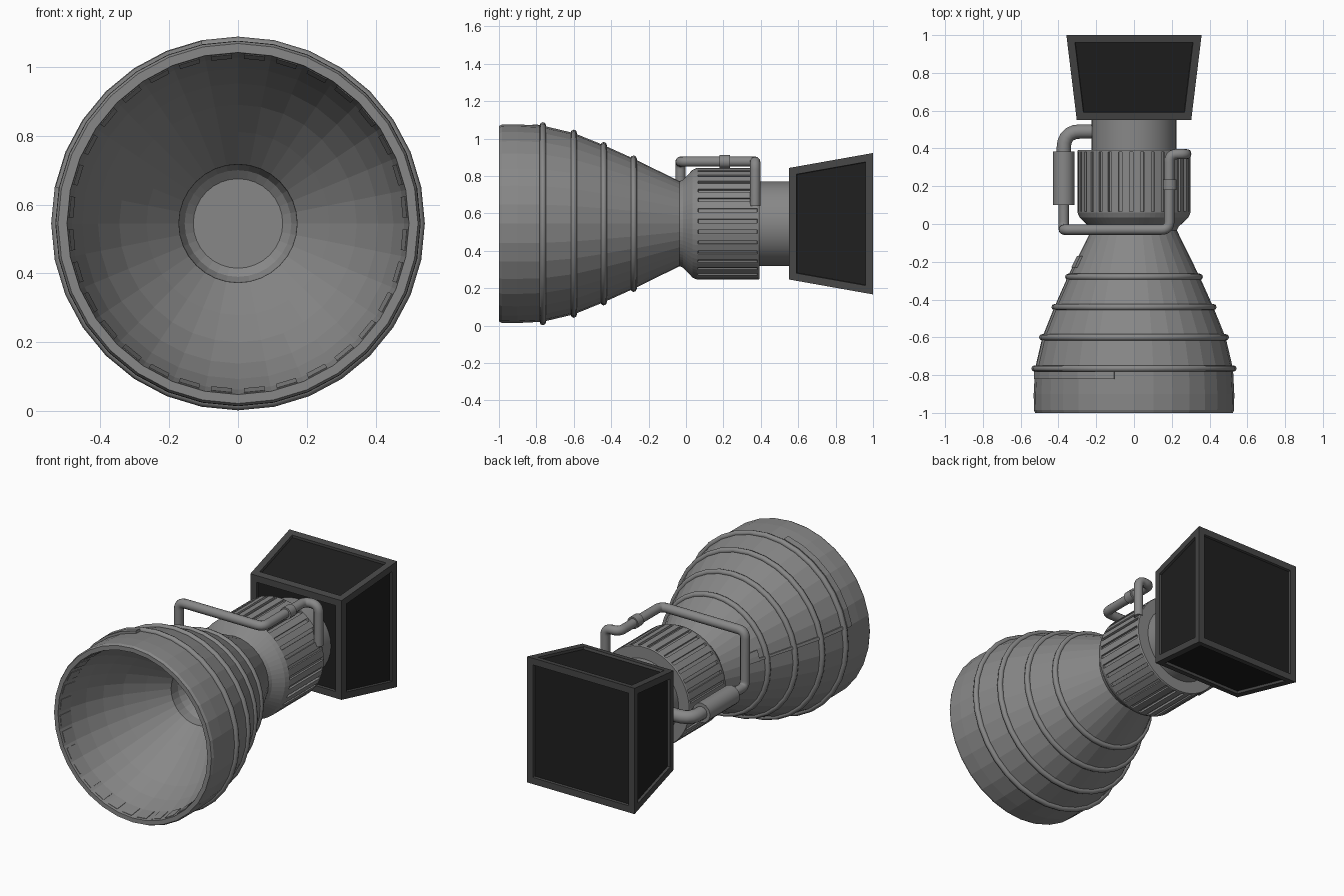
import bpy, bmesh, math
from mathutils import Vector

if "Cube" in bpy.data.objects:
    bpy.data.objects.remove(bpy.data.objects["Cube"])

CZ = 0.545  # height of the engine axis, which runs along y


def material(name, v):
    m = bpy.data.materials.new(name)
    m.diffuse_color = (v, v, v, 1)
    m.use_nodes = True
    m.node_tree.nodes["Principled BSDF"].inputs["Base Color"].default_value = m.diffuse_color
    return m


GREY = material("metal grey", 0.245)
FRAME = material("dark frame grey", 0.062)
BLACK = material("panel black", 0.014)


def finish(bm, name, mats, smooth=None):
    bmesh.ops.recalc_face_normals(bm, faces=bm.faces)
    me = bpy.data.meshes.new(name)
    bm.to_mesh(me)
    bm.free()
    for m in mats:
        me.materials.append(m)
    ob = bpy.data.objects.new(name, me)
    bpy.context.collection.objects.link(ob)
    if smooth:
        bpy.ops.object.select_all(action='DESELECT')
        ob.select_set(True)
        bpy.context.view_layer.objects.active = ob
        bpy.ops.object.shade_smooth_by_angle(angle=math.radians(smooth))
    return ob


def lathe(bm, profile, segs, a0=0, a1=360, closed=False):
    """Spin a (y, radius) profile about the engine axis, between two angles."""
    full = a1 - a0 == 360
    rows = []
    for i in range(segs if full else segs + 1):
        a = math.radians(a0 + (a1 - a0) * i / segs)
        rows.append([bm.verts.new((r * math.cos(a), y, CZ + r * math.sin(a))) for y, r in profile])
    n = len(profile)
    for i in range(segs):
        p, q = rows[i], rows[(i + 1) % len(rows)]
        for j in range(n if closed else n - 1):
            k = (j + 1) % n
            bm.faces.new((p[j], p[k], q[k], q[j]))
    ends = rows[:1] + rows[-1:] if not full else []
    if full and not closed:
        ends = [[r[0] for r in rows], [r[-1] for r in rows]]
    for e in ends:
        bm.faces.new(e)


# Bell nozzle: outer wall, lip, shallower inner bowl and the throat recess
outer = [(-0.03, 0.225), (-0.28, 0.348), (-0.44, 0.42), (-0.6, 0.485),
         (-0.765, 0.524), (-0.9, 0.531), (-0.985, 0.53), (-1.0, 0.523)]
inner = [(-1.0, 0.497), (-0.9, 0.483), (-0.8, 0.452), (-0.7, 0.407), (-0.6, 0.345),
         (-0.5, 0.266), (-0.39, 0.172), (-0.33, 0.17), (-0.295, 0.155), (-0.275, 0.13)]
bm = bmesh.new()
lathe(bm, outer + inner, 32)
finish(bm, "bell_nozzle", [GREY])

# Hoops around the bell
for i, (y, r) in enumerate([(-0.765, 0.526), (-0.6, 0.486), (-0.44, 0.42), (-0.28, 0.348)]):
    bm = bmesh.new()
    circle = [(y + 0.017 * math.cos(t * math.pi / 4), r + 0.017 * math.sin(t * math.pi / 4)) for t in range(8)]
    lathe(bm, circle, 32, closed=True)
    finish(bm, f"nozzle_hoop_{i + 1}", [GREY], 50)

# Thin plates lying on the wall inside the lip
bm = bmesh.new()
for i in range(32):
    a = (i + 0.5) * 11.25
    lathe(bm, [(-0.985, 0.491), (-0.905, 0.479), (-0.905, 0.49), (-0.985, 0.502)], 1, a - 3.6, a + 3.6, True)
finish(bm, "lip_plates", [GREY])

# Feed strip along the left of the bell and the arc it joins
bm = bmesh.new()
lathe(bm, [(-0.78, 0.515), (-0.78, 0.539), (-0.82, 0.541), (-0.82, 0.515)], 6, 101.25, 168.75, True)
run = [(-0.2, 0.309), (-0.28, 0.348), (-0.44, 0.42), (-0.6, 0.485), (-0.765, 0.524), (-0.82, 0.526)]
strip = [(y, r + 0.01) for y, r in run] + [(y, r - 0.012) for y, r in reversed(run)]
lathe(bm, strip, 1, 166.5, 168.75, True)
lathe(bm, [(-0.17, 0.28), (-0.17, 0.308), (-0.23, 0.338), (-0.23, 0.31)], 2, 158, 169, True)
finish(bm, "feed_strip", [GREY])

# Ribbed chamber with rounded shoulder; alternate faces are sunk as narrow grooves
bm = bmesh.new()
lathe(bm, [(-0.045, 0.222), (-0.015, 0.236), (0.01, 0.262), (0.035, 0.288), (0.06, 0.299),
           (0.386, 0.299), (0.392, 0.296)], 64)
bmesh.ops.recalc_face_normals(bm, faces=bm.faces)
long_faces = [f for f in bm.faces if len(f.verts) == 4 and 0.2 < f.calc_center_median().y < 0.25]
grooves = long_faces[::2]
bmesh.ops.inset_individual(bm, faces=grooves, thickness=0.005, depth=0, use_even_offset=True)
bmesh.ops.inset_individual(bm, faces=grooves, thickness=0.0005, depth=-0.012, use_even_offset=True)
finish(bm, "ribbed_chamber", [GREY])

# Neck
bm = bmesh.new()
lathe(bm, [(0.38, 0.226), (0.56, 0.226)], 32)
finish(bm, "neck", [GREY], 30)

# Mount block: tapered box, each side a frame around a sunk black panel
bm = bmesh.new()
bmesh.ops.create_cube(bm, size=2)
for v in bm.verts:
    back = v.co.y > 0
    hx, hz = (0.358, 0.378) if back else (0.303, 0.298)
    v.co = Vector((v.co.x * hx, 1.0 if back else 0.55, CZ + v.co.z * hz))
bmesh.ops.recalc_face_normals(bm, faces=bm.faces)
panels = list(bm.faces)
bmesh.ops.inset_individual(bm, faces=panels, thickness=0.04, depth=0, use_even_offset=True)
bmesh.ops.inset_individual(bm, faces=panels, thickness=0.002, depth=-0.015, use_even_offset=True)
for f in panels:
    f.material_index = 1
finish(bm, "mount_block", [FRAME, BLACK])


def pipe(name, pts, radius, bend=0.06):
    """Round pipe through the points, with rounded corners."""
    pts = [Vector(p) for p in pts]
    path = [pts[0]]
    for a, b, c in zip(pts, pts[1:], pts[2:]):
        p = b + (a - b).normalized() * bend
        q = b + (c - b).normalized() * bend
        for i in range(6):
            t = i / 5
            path.append(p * (1 - t) ** 2 + b * 2 * t * (1 - t) + q * t * t)
    path.append(pts[-1])
    cu = bpy.data.curves.new(name, 'CURVE')
    cu.dimensions = '3D'
    cu.bevel_depth = radius
    cu.bevel_resolution = 4
    cu.use_fill_caps = True
    sp = cu.splines.new('POLY')
    sp.points.add(len(path) - 1)
    for s, p in zip(sp.points, path):
        s.co = (*p, 1)
    tmp = bpy.data.objects.new(name + "_path", cu)
    bpy.context.collection.objects.link(tmp)
    bpy.context.view_layer.update()
    me = bpy.data.meshes.new_from_object(tmp.evaluated_get(bpy.context.evaluated_depsgraph_get()))
    bpy.data.objects.remove(tmp)
    bm = bmesh.new()
    bm.from_mesh(me)
    for f in bm.faces:
        f.material_index = 0
    finish(bm, name, [GREY], 40)


# Plumbing: neck outlet, tank, thin return line with collar
X, TOP = -0.372, 0.877
pipe("outlet_pipe", [(-0.2, 0.49, CZ), (X, 0.49, CZ), (X, 0.37, CZ)], 0.038, 0.09)
pipe("side_tank", [(X, 0.385, CZ), (X, 0.1, CZ)], 0.058)
pipe("return_pipe", [(X, 0.11, CZ), (X, -0.03, CZ), (X, -0.03, TOP), (0.187, -0.03, TOP),
                     (0.187, 0.37, TOP), (0.277, 0.37, TOP), (0.277, 0.37, 0.64)], 0.027, 0.042)
pipe("pipe_collar", [(0.19, 0.18, TOP), (0.19, 0.235, TOP)], 0.036)
